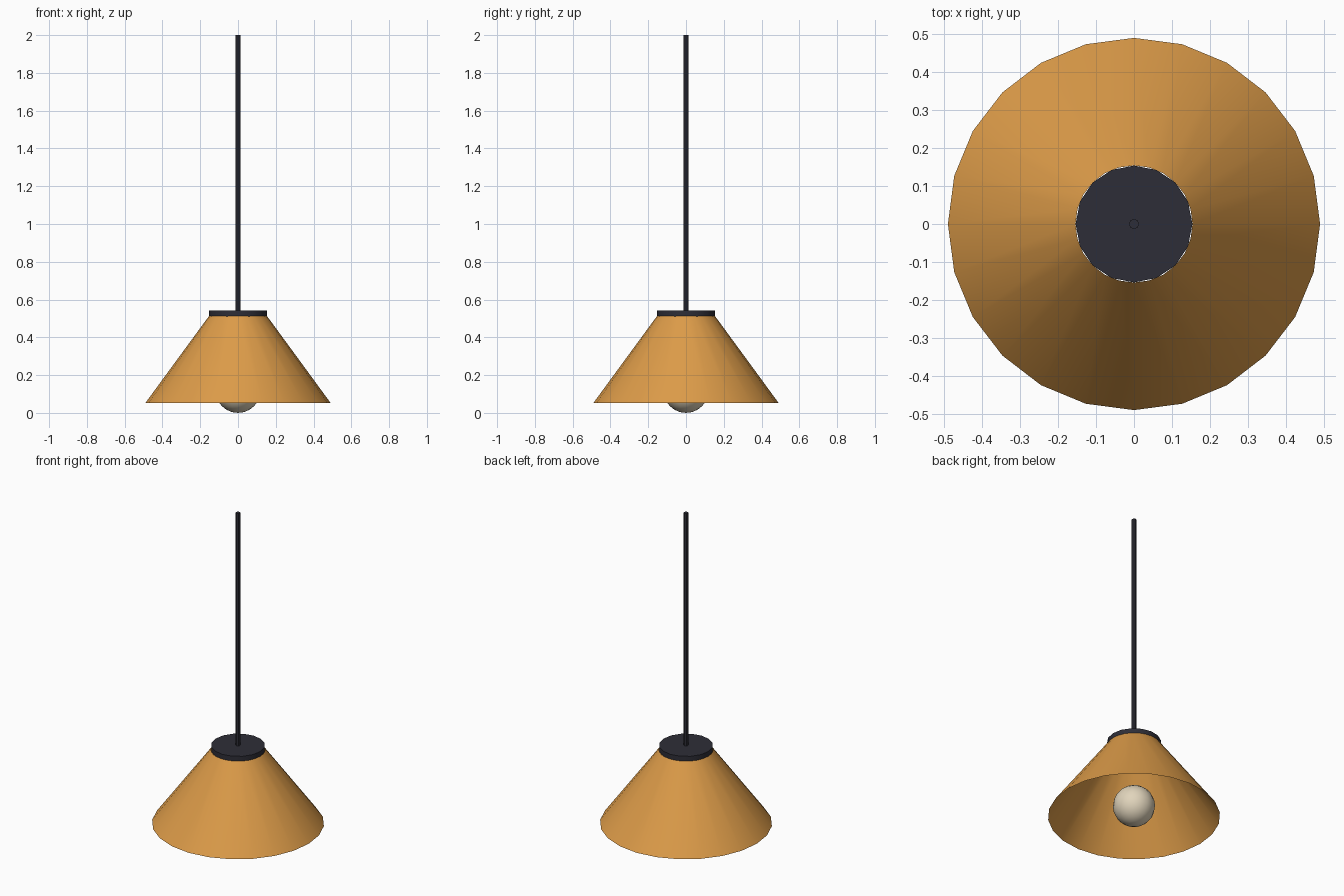
import bpy, math

if "Cube" in bpy.data.objects:
    bpy.data.objects.remove(bpy.data.objects["Cube"])


def material(name, rgb):
    m = bpy.data.materials.new(name)
    m.diffuse_color = (*rgb, 1)
    m.use_nodes = True
    m.node_tree.nodes["Principled BSDF"].inputs["Base Color"].default_value = m.diffuse_color
    return m


ochre = material("ochre", (0.72, 0.33, 0.066))
charcoal = material("charcoal", (0.027, 0.027, 0.038))
cream = material("cream", (0.75, 0.66, 0.50))


def finish(name, mat):
    ob = bpy.context.object
    ob.name = name
    ob.data.materials.append(mat)
    bpy.ops.object.shade_smooth_by_angle(angle=math.radians(40))
    return ob


def cone(name, mat, sides, r1, r2, z1, z2, fill='NGON'):
    bpy.ops.mesh.primitive_cone_add(vertices=sides, radius1=r1, radius2=r2,
                                    depth=z2 - z1, end_fill_type=fill,
                                    location=(0, 0, (z1 + z2) / 2))
    return finish(name, mat)


# Open, thin conical shade
cone("shade", ochre, 24, 0.49, 0.154, 0.053, 0.512, 'NOTHING')

# Flat collar closing the top of the shade
cone("collar", charcoal, 16, 0.154, 0.154, 0.51, 0.542)

# Hanging rod
cone("rod", charcoal, 8, 0.0135, 0.0135, 0.53, 2.0)

# Round bulb
bpy.ops.mesh.primitive_uv_sphere_add(segments=16, ring_count=12, radius=0.12,
                                     location=(0, 0, 0.12))
finish("bulb", cream)
